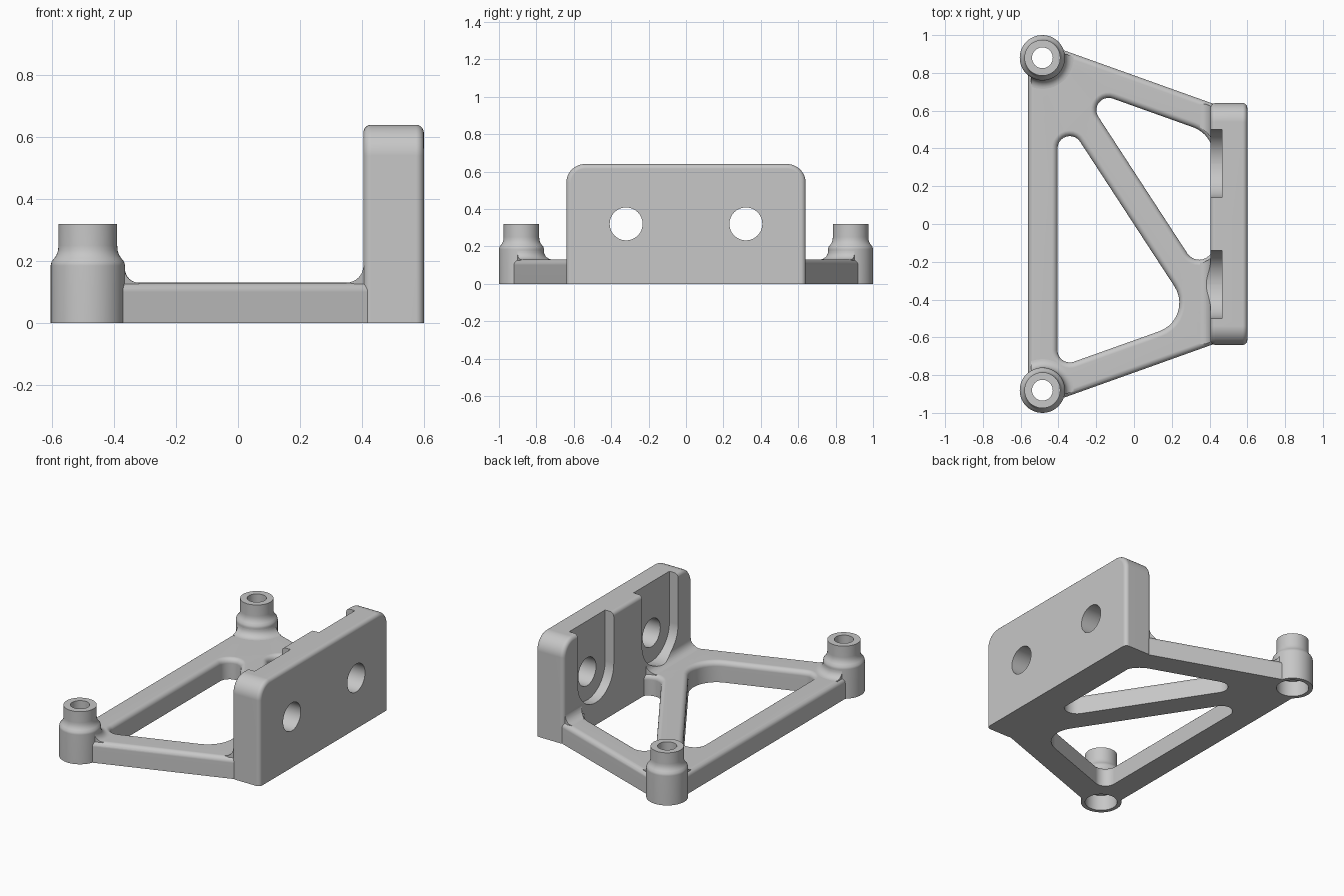
import bpy, bmesh, math
from mathutils import Vector

cube = bpy.data.objects.get("Cube")
if cube:
    bpy.data.objects.remove(cube, do_unlink=True)

grey = bpy.data.materials.new("plain_grey")
grey.use_nodes = True
grey.diffuse_color = (0.57, 0.57, 0.57, 1)
grey.node_tree.nodes["Principled BSDF"].inputs["Base Color"].default_value = grey.diffuse_color

THICK = 0.13
WALL_X = 0.405
POST_X, POST_Y = -0.485, 0.88
HOLE_Y, HOLE_Z = 0.32, 0.32


def make(name, bm):
    bmesh.ops.recalc_face_normals(bm, faces=bm.faces[:])
    mesh = bpy.data.meshes.new(name)
    bm.to_mesh(mesh)
    bm.free()
    mesh.materials.append(grey)
    obj = bpy.data.objects.new(name, mesh)
    bpy.context.collection.objects.link(obj)
    return obj


def boolean(obj, cutter, operation="DIFFERENCE"):
    mod = obj.modifiers.new("cut", "BOOLEAN")
    mod.operation, mod.object, mod.solver = operation, cutter, "EXACT"
    bpy.context.view_layer.objects.active = obj
    bpy.ops.object.modifier_apply(modifier=mod.name)


def rounded(corners, steps=10):
    """Counter-clockwise convex polygon with round corners: (point, normal) pairs."""
    out = []
    for i, (a, b, r) in enumerate(corners):
        p = Vector((a, b))
        if r == 0:
            out.append((p, Vector((0, 0))))
            continue
        u = (Vector(corners[i - 1][:2]) - p).normalized()
        v = (Vector(corners[(i + 1) % len(corners)][:2]) - p).normalized()
        half = u.angle(v) / 2
        centre = p + (u + v).normalized() * r / math.sin(half)
        start = p + u * r / math.tan(half) - centre
        angle = math.atan2(start.y, start.x)
        for k in range(steps + 1):
            t = angle + (math.pi - 2 * half) * k / steps
            n = Vector((math.cos(t), math.sin(t)))
            out.append((centre + n * r, n))
    return out


def loft_frame(name, layers):
    """Outline with holes stacked through (height, inset) layers and capped."""
    bm = bmesh.new()
    caps = ([], [])
    for loop, sign in LOOPS:
        rings = [[bm.verts.new((*(p + n * d * sign), z)) for p, n in loop] for z, d in layers]
        for low, high in zip(rings, rings[1:]):
            for i in range(len(loop)):
                bm.faces.new((low[i - 1], low[i], high[i], high[i - 1]))
        for cap, ring in zip(caps, (rings[0], rings[-1])):
            cap += [bm.edges.get((ring[i - 1], ring[i])) for i in range(len(ring))]
    for cap in caps:
        bmesh.ops.triangle_fill(bm, use_beauty=True, edges=cap, normal=(0, 0, 1))
    return make(name, bm)


def prism(name, points, to_3d, start, end, bevel=0):
    """Extrude a flat profile between two positions, optionally rounding the rims above ground."""
    bm = bmesh.new()
    a, b = [[bm.verts.new(to_3d(p, q, w)) for p, q in points] for w in (start, end)]
    caps = [bm.faces.new(a), bm.faces.new(b)]
    for i in range(len(points)):
        bm.faces.new((a[i - 1], a[i], b[i], b[i - 1]))
    if bevel:
        bmesh.ops.recalc_face_normals(bm, faces=bm.faces[:])
        rims = [e for f in caps for e in f.edges if max(v.co.z for v in e.verts) > 0.001]
        bmesh.ops.bevel(bm, geom=rims, offset=bevel, segments=5, profile=0.5, affect="EDGES")
    return make(name, bm)


def revolve(name, profile, x, y, segments=48):
    """Turn a closed (radius, height) profile into a ring around a vertical axis."""
    bm = bmesh.new()
    rings = []
    for k in range(segments):
        t = 2 * math.pi * k / segments
        rings.append([bm.verts.new((x + r * math.cos(t), y + r * math.sin(t), z)) for r, z in profile])
    for k in range(segments):
        for i in range(len(profile)):
            bm.faces.new((rings[k - 1][i - 1], rings[k][i - 1], rings[k][i], rings[k - 1][i]))
    return make(name, bm)


def cylinder(name, radius, depth, location, turn=0):
    bpy.ops.mesh.primitive_cylinder_add(vertices=48, radius=radius, depth=depth,
                                        location=location, rotation=(0, turn, 0))
    obj = bpy.context.object
    obj.name = name
    obj.data.materials.append(grey)
    return obj


def cove(wall, r, inward):
    """Closed profile of a concave fillet between the frame top and an upright wall."""
    arc = [(wall + inward * r * (1 - math.sin(t)), THICK + r * (1 - math.cos(t)))
           for t in (math.pi / 2 * k / 8 for k in range(9))]
    back = wall - inward * 0.01
    return [(back, THICK - 0.01), (wall + inward * r, THICK - 0.01)] + arc + [(back, THICK + r)]


def yz(p, q, w):
    return (w, p, q)


def xz(p, q, w):
    return (p, w, q)


# frame: braced flat web with two triangular openings and softened top edges
outline = rounded([(-0.56, 0.90, 0.04), (-0.56, -0.90, 0.04), (-0.485, -0.96, 0.04),
                   (0.5, -0.608, 0.04), (0.5, 0.608, 0.04), (-0.485, 0.96, 0.04)])
large_opening = rounded([(-0.405, -0.76, 0.065), (0.325, -0.50, 0.16), (-0.405, 0.619, 0.065)])
small_opening = rounded([(-0.294, 0.729, 0.065), (0.42, -0.367, 0.075), (0.42, 0.474, 0.16)])
LOOPS = [(outline, -1), (large_opening, 1), (small_opening, 1)]

EDGE = 0.03
layers = [(0, 0)]
for k in range(6):
    t = math.pi / 2 * k / 5
    layers.append((THICK - EDGE + EDGE * math.sin(t), EDGE * (1 - math.cos(t))))
frame = loft_frame("frame", layers)
clip = loft_frame("clip", [(0.05, 0.015), (0.4, 0.015)])
helpers = [clip]
parts = [frame]

# mounting plate: upright block with rounded top corners
plate_profile = rounded([(-0.64, 0, 0), (0.64, 0, 0), (0.64, 0.64, 0.1), (-0.64, 0.64, 0.1)])
plate = prism("mounting_plate", [p for p, n in plate_profile], yz, WALL_X, 0.60, bevel=0.025)
plate_fillet = prism("plate_fillet", cove(WALL_X, 0.055, -1), xz, -0.635, 0.635)
boolean(plate_fillet, clip, "INTERSECT")
parts += [plate, plate_fillet]

for s, side in ((-1, "front"), (1, "back")):
    # open-topped recess and bolt hole in the mounting plate
    y, w = s * HOLE_Y, 0.179
    slot_profile = rounded([(y - w, HOLE_Z - w, w - 0.001), (y + w, HOLE_Z - w, w - 0.001),
                            (y + w, 0.8, 0), (y - w, 0.8, 0)], 16)
    slot = prism("slot_cutter", [p for p, n in slot_profile], yz, 0.25, 0.465)
    bolt = cylinder("bolt_cutter", 0.088, 0.5, (0.5, y, HOLE_Z), math.pi / 2)
    boolean(plate, slot)
    boolean(plate, bolt)
    boolean(plate_fillet, slot)

    # stepped hollow post with a wide bore below
    post = revolve("post_" + side,
                   [(0.095, 0), (0.12, 0), (0.12, 0.185), (0.117, 0.198), (0.108, 0.209),
                    (0.101, 0.22), (0.096, 0.234), (0.095, 0.25), (0.095, 0.32),
                    (0.055, 0.32), (0.055, 0.10), (0.095, 0.10)], POST_X, s * POST_Y)
    bore = cylinder("bore_cutter", 0.11, 1, (POST_X, s * POST_Y, 0))
    boolean(frame, bore)

    # fillet around the foot of the post
    skirt = revolve("post_fillet_" + side, cove(0.12, 0.045, 1), POST_X, s * POST_Y)
    boolean(skirt, clip, "INTERSECT")
    parts += [post, skirt]
    helpers += [slot, bolt, bore]

for helper in helpers:
    bpy.data.objects.remove(helper, do_unlink=True)

# smooth rounded surfaces, keep real edges crisp
bpy.ops.object.select_all(action="DESELECT")
for obj in parts:
    obj.select_set(True)
bpy.context.view_layer.objects.active = frame
bpy.ops.object.shade_smooth_by_angle(angle=math.radians(35))
for obj in parts:
    obj.modifiers.new("even_shading", "WEIGHTED_NORMAL").keep_sharp = True
